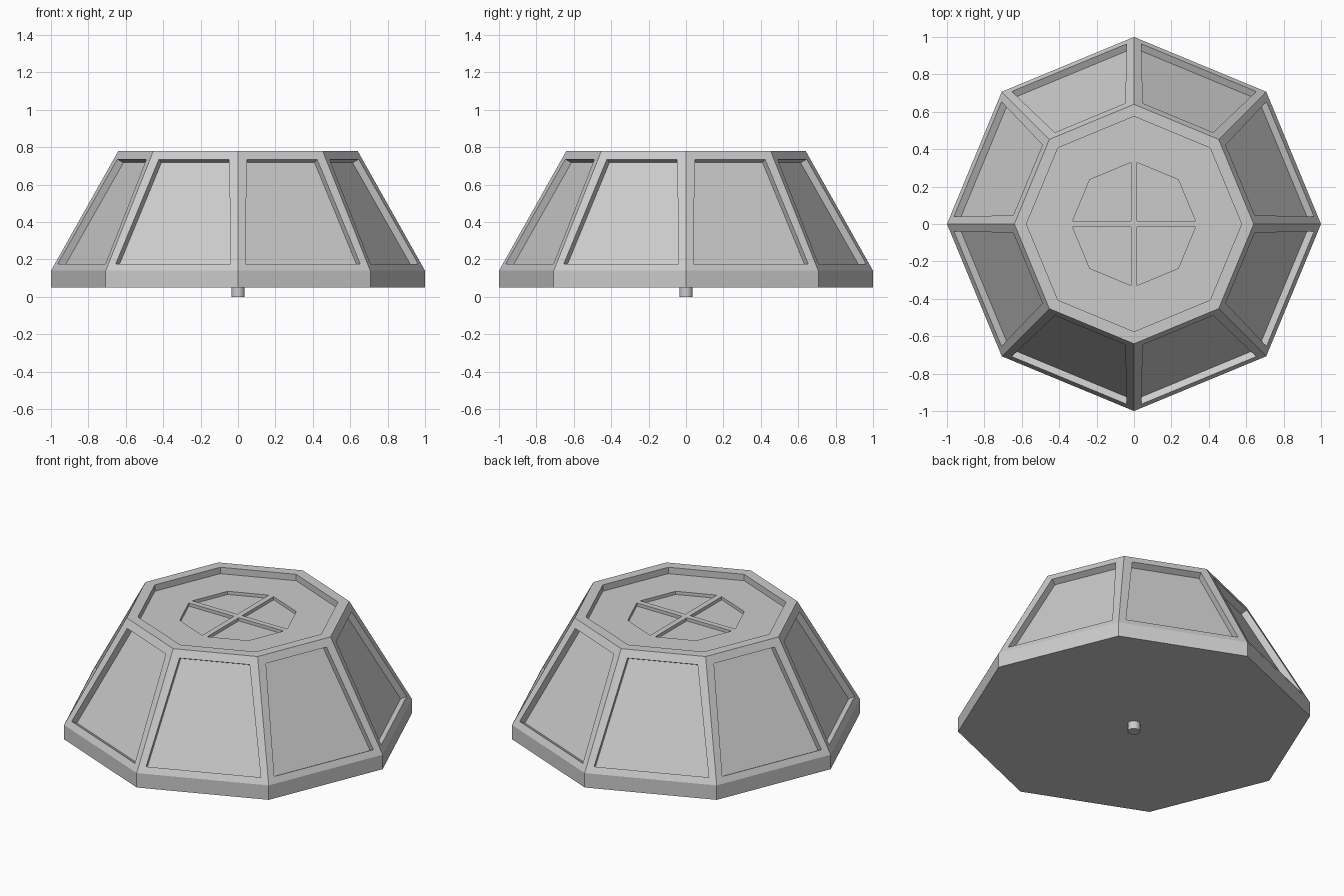
import bpy, bmesh
from math import cos, sin, pi

if "Cube" in bpy.data.objects:
    bpy.data.objects.remove(bpy.data.objects["Cube"])

INSET, DEPTH = 0.065, 0.04


def make_object(name, bm):
    bmesh.ops.recalc_face_normals(bm, faces=bm.faces)
    mesh = bpy.data.meshes.new(name)
    bm.to_mesh(mesh)
    bm.free()
    ob = bpy.data.objects.new(name, mesh)
    bpy.context.collection.objects.link(ob)
    return ob


def loft(bm, rings):
    """Skin a stack of equal-sized point rings, returns (side faces per band, cap)."""
    loops = [[bm.verts.new(p) for p in ring] for ring in rings]
    n = len(loops[0])
    bands = [[bm.faces.new((a[i], a[(i + 1) % n], b[(i + 1) % n], b[i])) for i in range(n)]
             for a, b in zip(loops, loops[1:])]
    bm.faces.new(loops[0][::-1])
    return bands, bm.faces.new(loops[-1])


def ring(r, z, n=8):
    return [(r * cos(2 * pi * i / n), r * sin(2 * pi * i / n), z) for i in range(n)]


# Octagonal body with a recessed panel in each sloping side and in the top
bm = bmesh.new()
bands, top = loft(bm, [ring(1, 0.05), ring(1, 0.14), ring(0.64, 0.78)])
bm.normal_update()
for face in bands[1] + [top]:
    shift = face.normal * -DEPTH
    bmesh.ops.inset_individual(bm, faces=[face], thickness=INSET)
    # zero-width second inset gives the straight walls of the recess
    bmesh.ops.inset_individual(bm, faces=[face], thickness=0.0)
    bmesh.ops.translate(bm, verts=face.verts, vec=shift)
body = make_object("body", bm)

# Four shallow pockets in the top, leaving a cross of thin bars
bm = bmesh.new()
r, w, c = 0.335, 0.017, cos(pi / 4)
e = r - w * (1 - c) / c
pocket = [(w, w), (e, w), (r * c, r * c), (w, e)]
for k in range(4):
    a = k * pi / 2
    pts = [(x * cos(a) - y * sin(a), x * sin(a) + y * cos(a)) for x, y in pocket]
    loft(bm, [[(x, y, z) for x, y in pts] for z in (0.72, 0.85)])
cutter = make_object("pocket_cutter", bm)
cutter.hide_render = True
cutter.hide_viewport = True
mod = body.modifiers.new("pockets", "BOOLEAN")
mod.operation = "DIFFERENCE"
mod.solver = "EXACT"
mod.object = cutter

# Small peg under the base
bm = bmesh.new()
loft(bm, [ring(0.036, 0, 16), ring(0.036, 0.06, 16)])
peg = make_object("peg", bm)
for p in peg.data.polygons:
    p.use_smooth = len(p.vertices) == 4
peg.data.set_sharp_from_angle(angle=pi / 6)
